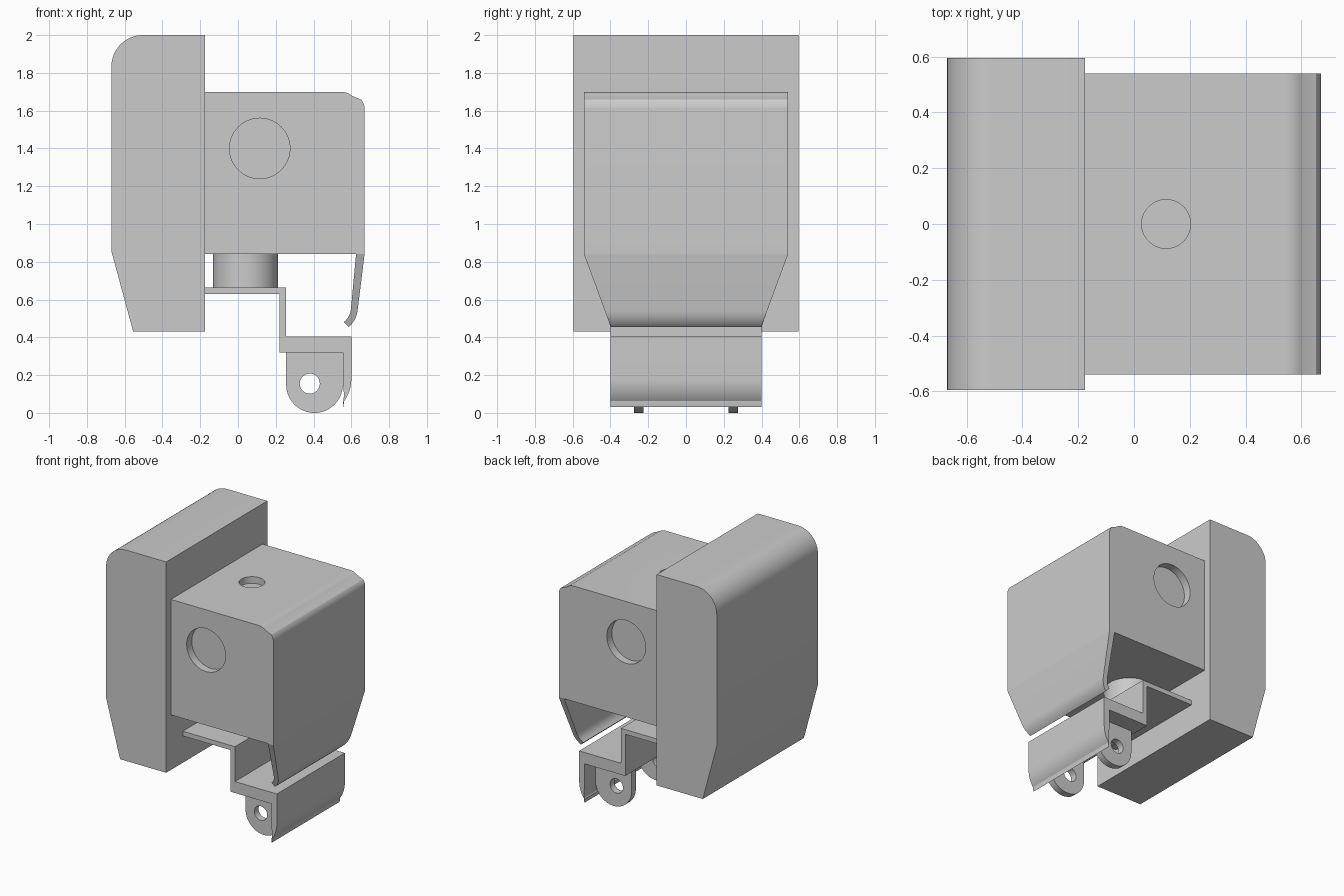
import bpy, bmesh, math

if "Cube" in bpy.data.objects:
    bpy.data.objects.remove(bpy.data.objects["Cube"])


def arc(cx, cz, r, a0, a1, n=12):
    """Points on a circular arc, angles in degrees."""
    return [(cx + r * math.cos(math.radians(a0 + (a1 - a0) * i / n)),
             cz + r * math.sin(math.radians(a0 + (a1 - a0) * i / n))) for i in range(n + 1)]


def smooth(ob):
    bpy.ops.object.select_all(action='DESELECT')
    ob.select_set(True)
    bpy.context.view_layer.objects.active = ob
    bpy.ops.object.shade_smooth_by_angle(angle=math.radians(25))


def prism(name, profile, half, y=0.0):
    """Extrude an x-z profile along y; half may be a function of z."""
    width = half if callable(half) else (lambda z: half)
    bm = bmesh.new()
    a = [bm.verts.new((x, y - width(z), z)) for x, z in profile]
    b = [bm.verts.new((x, y + width(z), z)) for x, z in profile]
    bm.faces.new(a)
    bm.faces.new(b[::-1])
    n = len(profile)
    for i in range(n):
        j = (i + 1) % n
        bm.faces.new((a[i], b[i], b[j], a[j]))
    bmesh.ops.recalc_face_normals(bm, faces=bm.faces)
    me = bpy.data.meshes.new(name)
    bm.to_mesh(me)
    bm.free()
    ob = bpy.data.objects.new(name, me)
    bpy.context.collection.objects.link(ob)
    smooth(ob)
    return ob


def cylinder(name, r, depth, loc, rot=(0, 0, 0)):
    bpy.ops.mesh.primitive_cylinder_add(vertices=64, radius=r, depth=depth, location=loc, rotation=rot)
    ob = bpy.context.object
    ob.name = name
    smooth(ob)
    return ob


def drill(ob, r, depth, loc, rot=(0, 0, 0)):
    """Cut a round hole and remove the cutter."""
    cutter = cylinder("hole_cutter", r, depth, loc, rot)
    cutter.hide_render = True
    mod = ob.modifiers.new("hole", 'BOOLEAN')
    mod.object = cutter
    mod.solver = 'EXACT'
    bpy.context.view_layer.objects.active = ob
    # Cut before the smoothing so edges stay crisp
    bpy.ops.object.modifier_move_to_index(modifier=mod.name, index=0)
    bpy.ops.object.modifier_apply(modifier=mod.name)
    bpy.data.objects.remove(cutter)


SIDE = (math.pi / 2, 0, 0)

# Tall back block with rounded top and tapered foot
prism("back_block", [(-0.555, 0.43), (-0.175, 0.43), (-0.175, 2.0)]
      + arc(-0.505, 1.835, 0.165, 90, 180) + [(-0.67, 0.855)], 0.595)

# Main housing with eased top edge and shallow round recesses
housing = prism("housing", [(-0.175, 0.84), (0.67, 0.84)]
                + arc(0.595, 1.61, 0.075, 0, 40, 6)
                + arc(0.545, 1.61, 0.09, 50, 90, 6) + [(-0.175, 1.7)], 0.54)
for s in (-1, 1):
    drill(housing, 0.16, 0.12, (0.115, s * 0.54, 1.4), SIDE)
drill(housing, 0.0875, 0.1, (0.115, 0, 1.7))
smooth(housing)

# Tapered flap hanging from the housing with a curled lip
prism("front_flap", [(0.625, 0.84), (0.598, 0.55)] + arc(0.50, 0.558, 0.098, -8, -52, 8)
      + arc(0.50, 0.558, 0.134, -50, -8, 8) + [(0.67, 0.84)],
      lambda z: 0.40 + 0.14 * max(0, (z - 0.46) / 0.38))

# Short post
cylinder("post", 0.172, 0.185, (0.04, 0, 0.7525))

# Stepped bracket with a downturned, curved lip
outer_lip = arc(0.40, 0.18, 0.20, 0, -48, 10)
outer_lip = [(x, z) for x, z in outer_lip if z > 0.05]
inner_lip = [(0.557, 0.03), (0.562, 0.06), (0.562, 0.09), (0.558, 0.13), (0.555, 0.17)]
prism("stepped_bracket", [(-0.175, 0.63), (0.22, 0.63), (0.22, 0.32), (0.555, 0.32)]
      + inner_lip[::-1] + outer_lip[::-1]
      + [(0.60, 0.405), (0.255, 0.405), (0.255, 0.665), (-0.175, 0.665)], 0.40)

# Pair of drilled lugs
for s, side in ((-1, "front"), (1, "back")):
    lug = prism("lug_" + side, [(0.255, 0.325)] + arc(0.405, 0.15, 0.15, 180, 360, 32)
                + [(0.555, 0.325)], 0.025, s * 0.25)
    drill(lug, 0.053, 0.2, (0.38, s * 0.25, 0.155), SIDE)
    smooth(lug)
